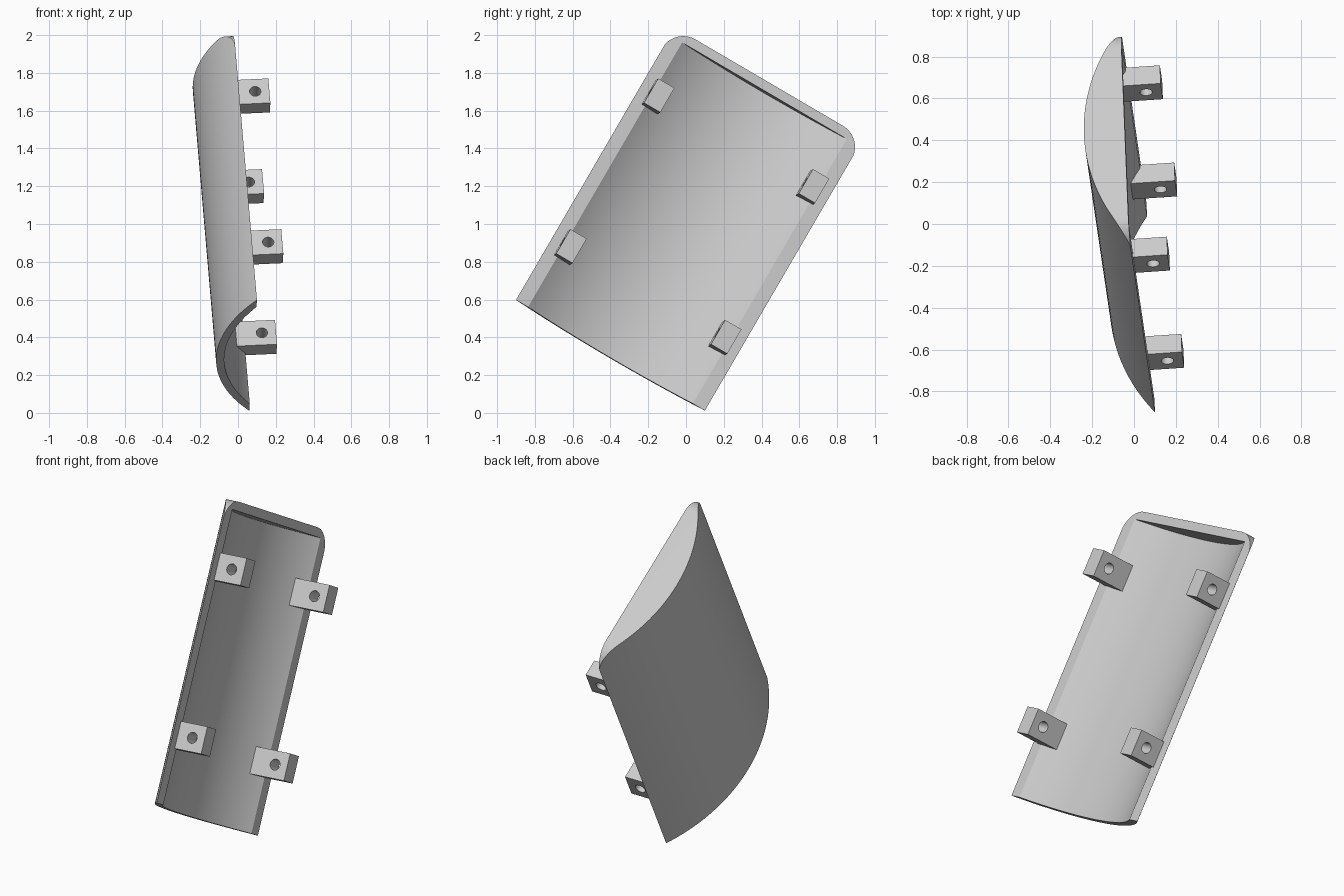
import bpy, bmesh, math
from mathutils import Matrix, Vector

cube = bpy.data.objects.get("Cube")
if cube:
    bpy.data.objects.remove(cube)

# Local frame: X across the cover, Y along it, Z out of the open side
along = Vector((-0.074, 0.502, 0.862)).normalized()
across = Vector((-0.035, 0.862, -0.505))
across = (across - along * across.dot(along)).normalized()
out = across.cross(along)
FRAME = Matrix.Translation((0.08, -0.4, 0.305)) @ Matrix((across, along, out)).transposed().to_4x4()

HALF, DEPTH, LENGTH = 0.58, 0.196, 1.675
WALL, CAP, CORNER = 0.043, 0.05, 0.13
RADIUS = (HALF ** 2 + DEPTH ** 2) / (2 * DEPTH)
CENTRE = RADIUS - DEPTH

grey = bpy.data.materials.new("plain grey")
grey.use_nodes = True
grey.diffuse_color = (0.6, 0.6, 0.6, 1)
grey.node_tree.nodes["Principled BSDF"].inputs["Base Color"].default_value = (0.6, 0.6, 0.6, 1)


def prism(name, points, shift):
    """Extrude a closed outline of 3D points by a vector."""
    bm = bmesh.new()
    face = bm.faces.new([bm.verts.new(p) for p in points])
    top = bmesh.ops.extrude_face_region(bm, geom=[face])["geom"]
    bmesh.ops.translate(bm, vec=shift, verts=[v for v in top if isinstance(v, bmesh.types.BMVert)])
    bmesh.ops.recalc_face_normals(bm, faces=bm.faces)
    mesh = bpy.data.meshes.new(name)
    bm.to_mesh(mesh)
    bm.free()
    mesh.materials.append(grey)
    obj = bpy.data.objects.new(name, mesh)
    bpy.context.collection.objects.link(obj)
    return obj


def boolean(obj, cutter, operation):
    """Apply a boolean and discard the cutter."""
    mod = obj.modifiers.new("cut", "BOOLEAN")
    mod.object, mod.operation, mod.solver = cutter, operation, "EXACT"
    bpy.context.view_layer.objects.active = obj
    bpy.ops.object.modifier_apply(modifier=mod.name)
    bpy.data.objects.remove(cutter)


def trough(name, radius, start, end, steps=48):
    """Arc-bottomed bar that reaches above the rim plane."""
    spread = math.acos((CENTRE - 0.1) / radius)
    angles = [spread * (2 * i / steps - 1) for i in range(steps + 1)]
    arc = [(radius * math.sin(a), start, CENTRE - radius * math.cos(a)) for a in angles]
    return prism(name, arc, (0, end - start, 0))


def finish(obj):
    obj.matrix_world = FRAME
    bpy.ops.object.select_all(action="DESELECT")
    obj.select_set(True)
    bpy.context.view_layer.objects.active = obj
    bpy.ops.object.shade_smooth_by_angle(angle=math.radians(25))


# Cover: outline with two rounded corners, cut to an arc, then hollowed
edge = HALF + 0.002
outline = [(-edge, 0, -0.4), (edge, 0, -0.4)]
for side, first in ((1, 0), (-1, 90)):
    for i in range(13):
        a = math.radians(first + 90 * i / 12)
        outline.append((side * (edge - CORNER) + CORNER * math.cos(a),
                        LENGTH - CORNER + CORNER * math.sin(a), -0.4))
cover = prism("curved_cover", outline, (0, 0, 0.4))
boolean(cover, trough("outer_curve", RADIUS, -0.1, LENGTH + 0.1), "INTERSECT")
boolean(cover, trough("hollow", RADIUS - WALL, -0.1, LENGTH - CAP), "DIFFERENCE")
finish(cover)

# Four mounting lugs with a cross hole, feet sunk into the wall
LUG, TOP, HOLE = 0.15, 0.165, 0.03
for side, side_name in ((1, "left"), (-1, "right")):
    for y, level in ((0.383, "lower"), (1.309, "upper")):
        section = [(side * 0.425, -0.075), (side * 0.525, -0.02),
                   (side * 0.525, TOP), (side * 0.425, TOP)]
        lug = prism(f"{level}_{side_name}_lug", [(x, y - LUG / 2, z) for x, z in section], (0, LUG, 0))
        ring = [math.tau * i / 24 for i in range(24)]
        bore = prism("bore", [(side * 0.3, y + HOLE * math.cos(a), 0.09 + HOLE * math.sin(a))
                              for a in ring], (side * 0.4, 0, 0))
        boolean(lug, bore, "DIFFERENCE")
        finish(lug)
